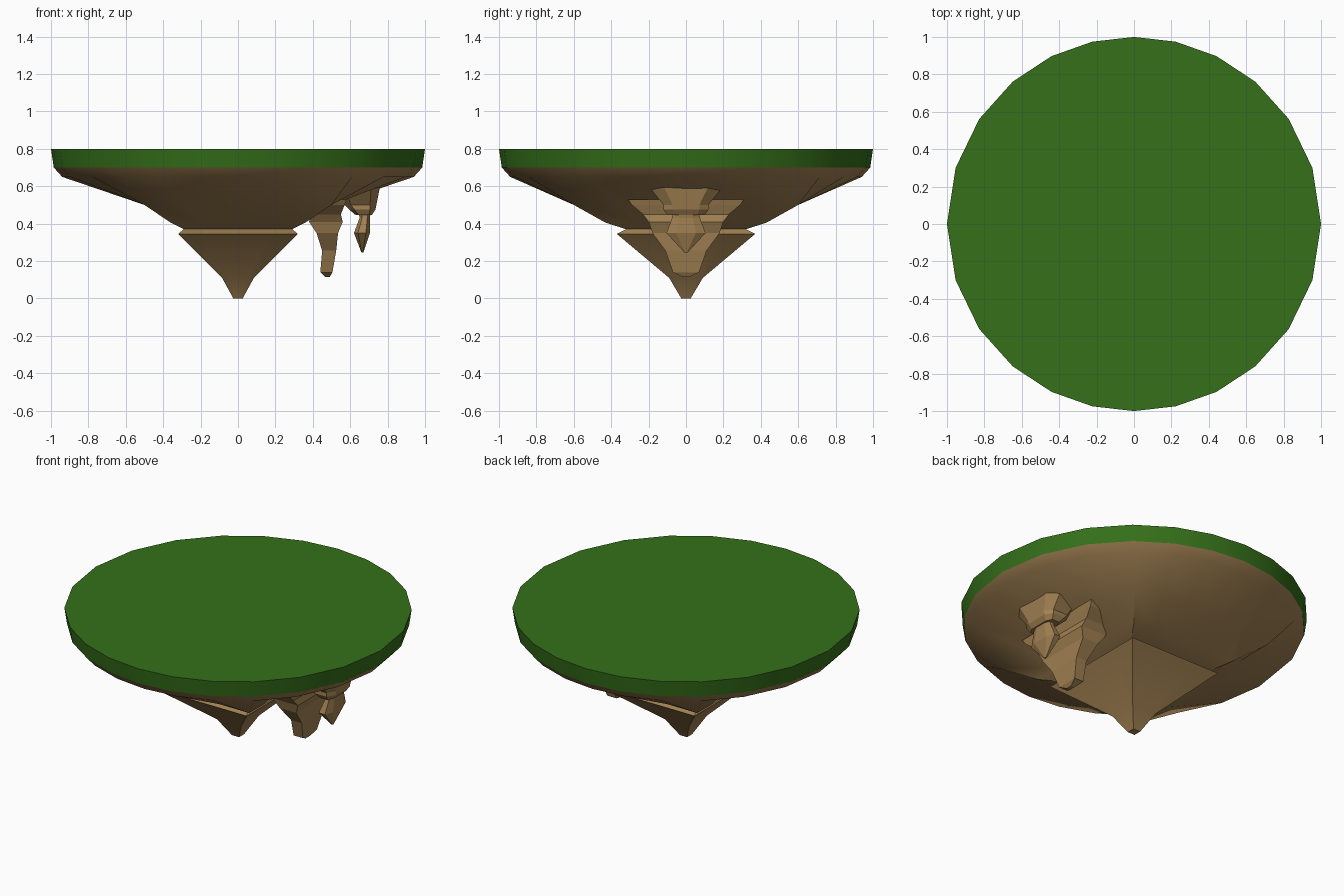
import bpy, bmesh, math

if "Cube" in bpy.data.objects:
    bpy.data.objects.remove(bpy.data.objects["Cube"])

N = 24


def material(name, color):
    m = bpy.data.materials.new(name)
    m.diffuse_color = (*color, 1)
    m.use_nodes = True
    m.node_tree.nodes["Principled BSDF"].inputs["Base Color"].default_value = m.diffuse_color
    return m


GRASS = material("grass_green", (0.035, 0.16, 0.01))
ROCK = material("rock_brown", (0.36, 0.22, 0.085))


def round_ring(r, z):
    # circle whose 45 degree points line up with the corners of the rock below
    pts = []
    for i in range(N):
        a = 2 * math.pi * i / N
        x, y = 0.92 * math.cos(a), 1.08 * math.sin(a)
        k = r / math.hypot(x, y)
        pts.append((x * k, y * k, z))
    return pts


def square_ring(hx, hy, z):
    pts = []
    for i in range(N):
        a = 2 * math.pi * i / N
        k = 1 / max(abs(math.cos(a)), abs(math.sin(a)))
        pts.append((hx * k * math.cos(a), hy * k * math.sin(a), z))
    return pts


def box_ring(x0, x1, hy, z, cut=0.0):
    # rectangle, or chamfered rectangle when cut is above zero
    if not cut:
        return [(x1, -hy, z), (x1, hy, z), (x0, hy, z), (x0, -hy, z)]
    cx, cy = cut * (x1 - x0), cut * 2 * hy
    return [(x1, -hy + cy, z), (x1, hy - cy, z), (x1 - cx, hy, z), (x0 + cx, hy, z),
            (x0, hy - cy, z), (x0, -hy + cy, z), (x0 + cx, -hy, z), (x1 - cx, -hy, z)]


def loft(name, rings, mat, smooth=None):
    bm = bmesh.new()
    loops = [[bm.verts.new(p) for p in ring] for ring in rings]
    n = len(loops[0])
    for a, b in zip(loops, loops[1:]):
        for i in range(n):
            j = (i + 1) % n
            bm.faces.new((a[i], a[j], b[j], b[i]))
    bm.faces.new(loops[0])
    bm.faces.new(loops[-1])
    bmesh.ops.recalc_face_normals(bm, faces=bm.faces)
    me = bpy.data.meshes.new(name)
    bm.to_mesh(me)
    bm.free()
    ob = bpy.data.objects.new(name, me)
    bpy.context.collection.objects.link(ob)
    me.materials.append(mat)
    if smooth:
        bpy.ops.object.select_all(action='DESELECT')
        ob.select_set(True)
        bpy.context.view_layer.objects.active = ob
        bpy.ops.object.shade_smooth_by_angle(angle=math.radians(smooth))
    return ob


# turf slab
loft("grass_top", [round_ring(1.0, 0.8), round_ring(0.985, 0.7)], GRASS, 30)

# round rim of rock narrowing to a four-sided body, ledge and pointed tip
loft("rock_body", [
    round_ring(0.985, 0.7), round_ring(0.94, 0.65),
    square_ring(0.5, 0.6, 0.5), square_ring(0.36, 0.43, 0.405),
    square_ring(0.29, 0.32, 0.37), square_ring(0.32, 0.37, 0.345),
    square_ring(0.085, 0.09, 0.11), square_ring(0.025, 0.025, 0.0)], ROCK, 30)

# large hanging rock
loft("large_stalactite", [
    box_ring(0.40, 0.58, 0.31, 0.53), box_ring(0.40, 0.57, 0.29, 0.5),
    box_ring(0.39, 0.55, 0.23, 0.45), box_ring(0.38, 0.56, 0.20, 0.41),
    box_ring(0.42, 0.535, 0.18, 0.35), box_ring(0.45, 0.525, 0.11, 0.255),
    box_ring(0.44, 0.505, 0.07, 0.14), box_ring(0.465, 0.49, 0.02, 0.115)], ROCK)

# funnel block under the rim carrying the small hanging rock
loft("small_stalactite_base", [
    box_ring(0.52, 0.76, 0.2, 0.6, 0.2), box_ring(0.57, 0.74, 0.12, 0.5, 0.2),
    box_ring(0.595, 0.735, 0.12, 0.475, 0.2), box_ring(0.63, 0.715, 0.10, 0.445, 0.2)], ROCK)
loft("small_stalactite", [
    box_ring(0.645, 0.71, 0.07, 0.46, 0.25), box_ring(0.65, 0.705, 0.075, 0.43, 0.25),
    box_ring(0.62, 0.705, 0.105, 0.35, 0.25), box_ring(0.66, 0.67, 0.008, 0.245, 0.25)], ROCK)
